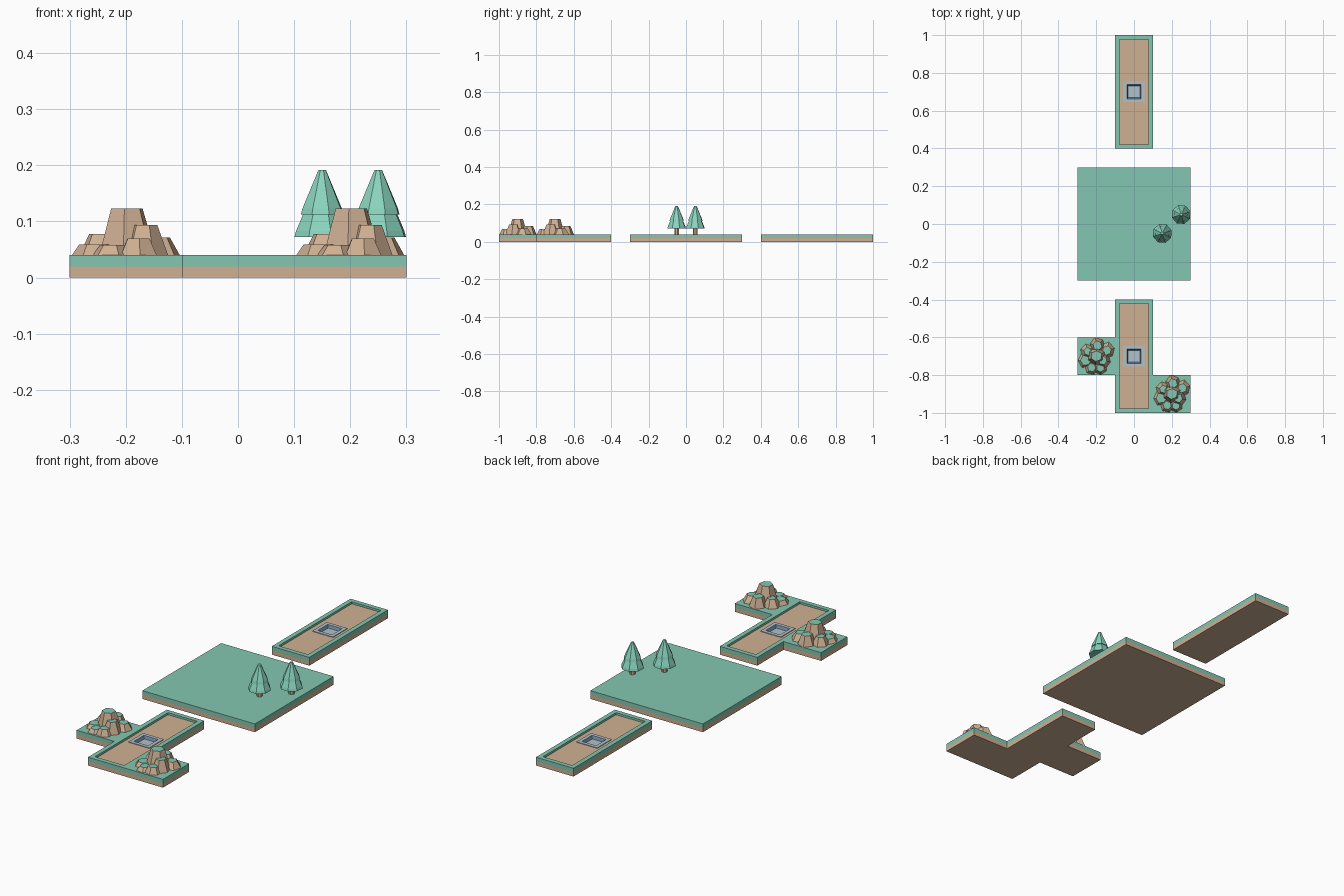
import bpy, bmesh, math, random

cube = bpy.data.objects.get("Cube")
if cube:
    bpy.data.objects.remove(cube, do_unlink=True)


def material(name, r, g, b):
    lin = [(c / 255 / 12.92 if c < 11 else ((c / 255 + 0.055) / 1.055) ** 2.4) for c in (r, g, b)]
    m = bpy.data.materials.new(name)
    m.use_nodes = True
    m.diffuse_color = (*lin, 1)
    bsdf = m.node_tree.nodes["Principled BSDF"]
    bsdf.inputs["Base Color"].default_value = (*lin, 1)
    bsdf.inputs["Roughness"].default_value = 0.9
    return m


GRASS = material("grass_green", 131, 198, 177)
DIRT = material("dirt_tan", 207, 176, 147)
LEAF = material("leaf_green", 138, 212, 190)
STONE = material("pale_stone", 176, 194, 203)
SLATE = material("slate_blue", 110, 136, 158)


def loft(name, rings, mats, at=(0, 0, 0)):
    """Skin a stack of rings; mats lists the bottom cap, each band, then the top cap."""
    bm = bmesh.new()
    slots = list(dict.fromkeys(mats))
    loops = [[bm.verts.new(p) for p in ring] for ring in rings]
    n = len(loops[0])
    bm.faces.new(loops[0][::-1]).material_index = slots.index(mats[0])
    for low, high, mat in zip(loops, loops[1:], mats[1:]):
        for i in range(n):
            j = (i + 1) % n
            bm.faces.new((low[i], low[j], high[j], high[i])).material_index = slots.index(mat)
    bm.faces.new(loops[-1]).material_index = slots.index(mats[-1])
    mesh = bpy.data.meshes.new(name)
    bm.to_mesh(mesh)
    bm.free()
    for m in slots:
        mesh.materials.append(m)
    ob = bpy.data.objects.new(name, mesh)
    ob.location = at
    bpy.context.collection.objects.link(ob)
    return ob


def rect(hx, hy, z):
    return [(-hx, -hy, z), (hx, -hy, z), (hx, hy, z), (-hx, hy, z)]


def polygon(n, radius, z, turn=0.0):
    return [(radius * math.cos(turn + i * math.tau / n),
             radius * math.sin(turn + i * math.tau / n), z) for i in range(n)]


TOP = 0.04


# Ground slabs: dirt below, grass above
def slab(name, x, y, half):
    loft(name, [rect(half, half, z) for z in (0, TOP / 2, TOP)],
         [DIRT, DIRT, GRASS, GRASS], (x, y, 0))


# Path strips: sunken dirt floor with a stone plate and a square pit
def path_strip(name, y):
    rings = [rect(0.1, 0.3, 0), rect(0.1, 0.3, TOP / 2), rect(0.1, 0.3, TOP),
             rect(0.078, 0.278, TOP), rect(0.078, 0.278, 0.03),
             rect(0.055, 0.055, 0.03), rect(0.055, 0.055, 0.033),
             rect(0.038, 0.038, 0.033), rect(0.031, 0.031, 0.02)]
    loft(name, rings, [DIRT, DIRT, GRASS, GRASS, GRASS, DIRT, STONE, STONE, SLATE, STONE],
         (0, y, 0))


# Trees: trunk and two tiers of needles
def tree(name, x, y):
    profile = [(0.013, 0), (0.013, 0.032), (0.052, 0.032), (0.049, 0.043), (0.036, 0.072),
               (0.040, 0.072), (0.037, 0.083), (0.007, 0.152)]
    loft(name, [polygon(8, r, z, math.pi / 10) for r, z in profile],
         [DIRT, DIRT] + [LEAF] * 7, (x, y, TOP))


# Rock piles: tapered, uneven blocks with grassy tops
BLOCKS = {  # x, y, base radius, top radius, height
    "peak": (0.0, 0.0, 0.056, 0.031, 0.083),
    "shoulder": (0.034, -0.022, 0.045, 0.024, 0.054),
    "right_rock": (0.057, 0.030, 0.043, 0.024, 0.031),
    "left_rock": (-0.044, 0.026, 0.040, 0.021, 0.038),
    "low_left_rock": (-0.056, -0.022, 0.043, 0.029, 0.019),
    "front_rock": (-0.024, -0.060, 0.036, 0.022, 0.018),
    "front_right_rock": (0.022, -0.062, 0.038, 0.023, 0.030),
    "back_rock": (0.006, 0.056, 0.043, 0.025, 0.045),
}


def rock_pile(name, x, y):
    rng = random.Random(4)
    for part, (dx, dy, base, top, h) in BLOCKS.items():
        turn = rng.uniform(0, math.tau)
        jitter = [rng.uniform(0.9, 1.08) for _ in range(6)]
        rings = [[(px * k, py * k, z) for (px, py, z), k in zip(polygon(6, r, z, turn), jitter)]
                 for r, z in ((base, 0), (top, h))]
        loft(f"{name}_{part}", rings, [DIRT, DIRT, GRASS], (x + dx, y + dy, TOP))


slab("centre_ground", 0, 0, 0.3)
path_strip("front_path", -0.7)
path_strip("back_path", 0.7)
for side, x, y in (("right", -0.2, -0.7), ("left", 0.2, -0.9)):
    slab(f"{side}_rock_ground", x, y, 0.1)
    rock_pile(f"{side}_pile", x, y)
tree("front_tree", 0.15, -0.05)
tree("back_tree", 0.25, 0.05)
